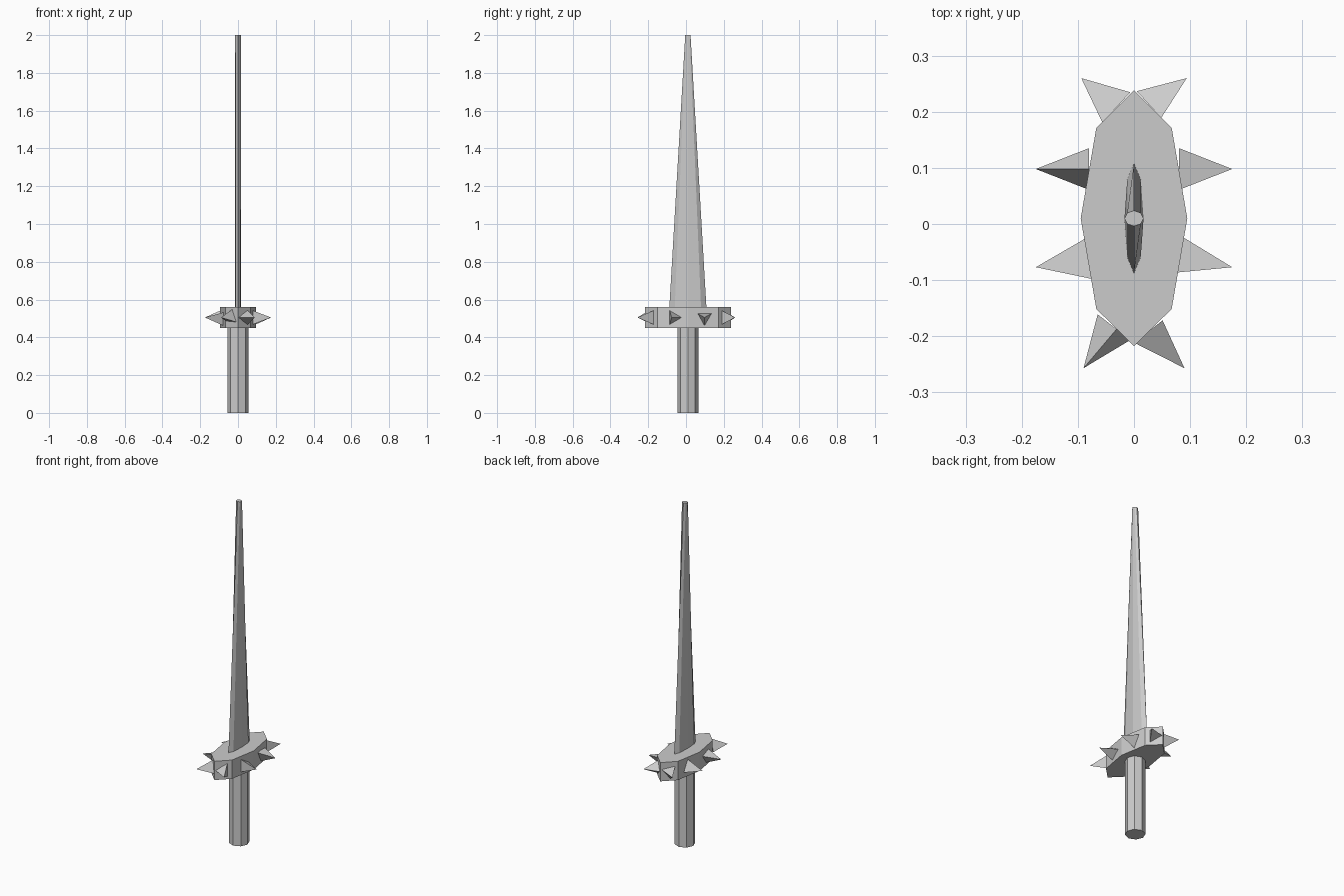
import bpy, bmesh
from math import radians, sin, cos, pi
from mathutils import Vector

if "Cube" in bpy.data.objects:
    bpy.data.objects.remove(bpy.data.objects["Cube"])

CY = 0.01  # centre line of blade, guard and handle


def make_object(name, verts, faces):
    mesh = bpy.data.meshes.new(name)
    mesh.from_pydata(verts, [], faces)
    bm = bmesh.new()
    bm.from_mesh(mesh)
    bmesh.ops.recalc_face_normals(bm, faces=bm.faces)
    bm.to_mesh(mesh)
    bm.free()
    obj = bpy.data.objects.new(name, mesh)
    bpy.context.collection.objects.link(obj)
    return obj


def octagon_prism(name, bottom, top):
    """Eight-sided prism; each ring is (x radius, y radius, z)."""
    n = 8
    verts = [(rx * cos(2 * pi * i / n), CY + ry * sin(2 * pi * i / n), z)
             for rx, ry, z in (bottom, top) for i in range(n)]
    faces = [(i, (i + 1) % n, n + (i + 1) % n, n + i) for i in range(n)]
    faces += [tuple(range(n)), tuple(range(n, 2 * n))]
    return make_object(name, verts, faces)


def spike(name, base, tip, roll, radius=0.043):
    """Three-sided spike with its base turned about its own axis."""
    base, tip = Vector(base), Vector(tip)
    out = (tip - base).normalized()
    side = Vector((0, 0, 1)).cross(out).normalized()
    up = out.cross(side)
    verts = [tip]
    for k in range(3):
        a = radians(roll + 120 * k)
        verts.append(base + radius * (cos(a) * side + sin(a) * up))
    return make_object(name, verts, [(0, 1, 2), (0, 2, 3), (0, 3, 1), (1, 3, 2)])


# Main parts
octagon_prism("handle", (0.055, 0.055, 0.0), (0.055, 0.055, 0.45))
octagon_prism("guard", (0.095, 0.228, 0.45), (0.095, 0.228, 0.56))
octagon_prism("blade", (0.017, 0.098, 0.56), (0.017, 0.014, 2.0))

# One spike per guard face: base xy, tip xy, roll on the right and left
Z = 0.505
spikes = [
    ((0.034, 0.205), (0.094, 0.26), 0, 40),
    ((0.080, 0.098), (0.175, 0.098), -90, 90),
    ((0.080, -0.065), (0.175, -0.077), 0, -80),
    ((0.034, -0.185), (0.090, -0.257), 180, 85),
]
for i, (b, t, right_roll, left_roll) in enumerate(spikes, 1):
    for s, side, roll in ((1, "right", right_roll), (-1, "left", left_roll)):
        spike(f"guard_spike_{side}_{i}", (s * b[0], b[1], Z), (s * t[0], t[1], Z), roll)
